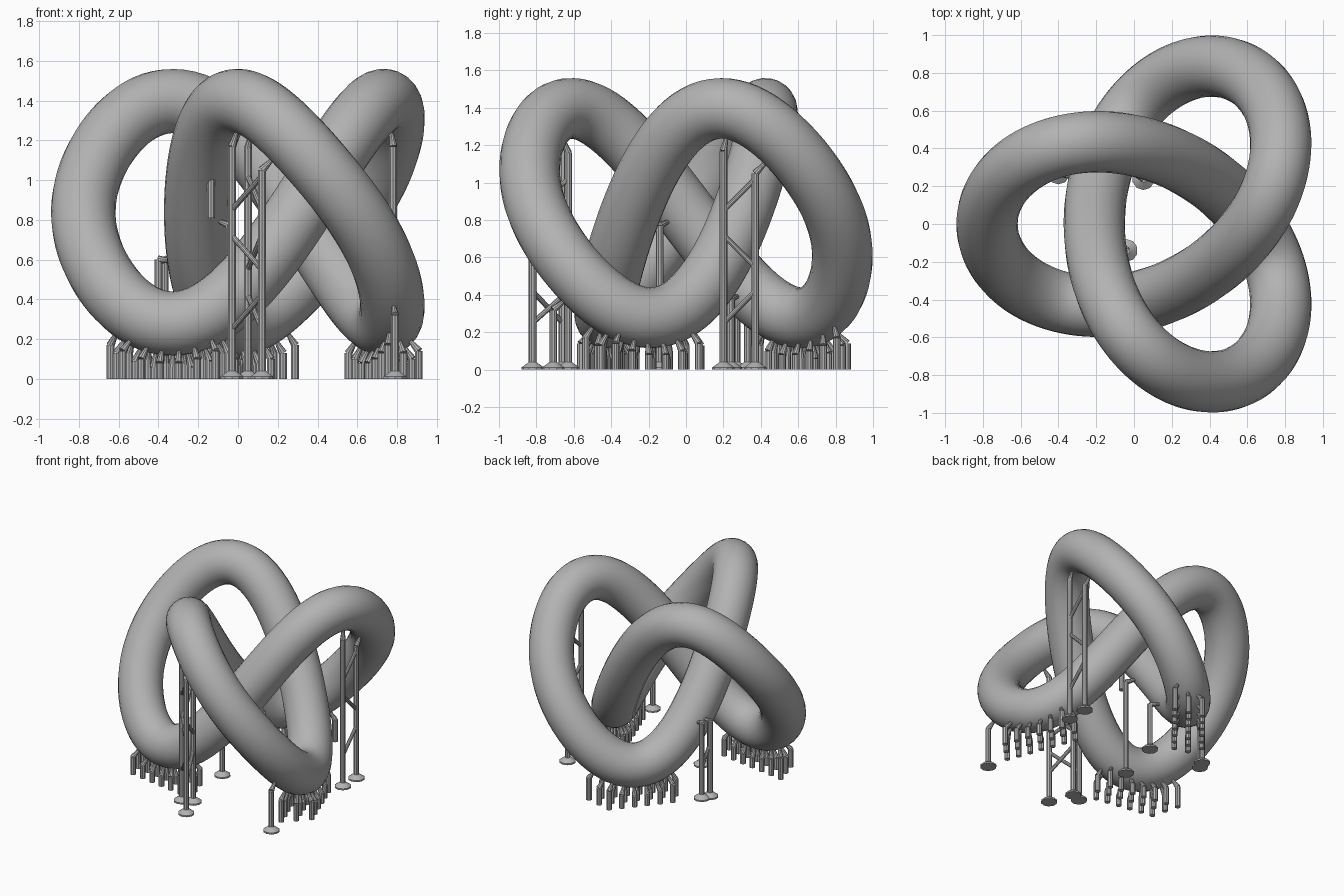
import bpy, bmesh, math
from mathutils import Vector

if "Cube" in bpy.data.objects:
    bpy.data.objects.remove(bpy.data.objects["Cube"])

grey = bpy.data.materials.new("warm_grey")
grey.use_nodes = True
colour = (0.45, 0.45, 0.45, 1)
grey.diffuse_color = colour
grey.node_tree.nodes["Principled BSDF"].inputs["Base Color"].default_value = colour

TUBE = 0.1625   # tube radius
POST = 0.021    # support radius


def knot(t):
    """Centre line of the three-lobed knot."""
    return Vector((0.1335 - 0.6275 * math.cos(2 * t) - 0.284 * math.cos(t),
                   0.6275 * math.sin(2 * t) - 0.284 * math.sin(t),
                   0.8375 + 0.544 * math.sin(3 * t) - 0.0675 * math.sin(6 * t)))


COUNT = 240
path = [knot(math.tau * i / COUNT) for i in range(COUNT)]


def nearest(p):
    return min(path, key=lambda c: (c - p).length_squared)


def finish(obj, angle):
    obj.data.materials.clear()
    obj.data.materials.append(grey)
    bpy.ops.object.select_all(action='DESELECT')
    obj.select_set(True)
    bpy.context.view_layer.objects.active = obj
    bpy.ops.object.shade_smooth_by_angle(angle=math.radians(angle))


def mesh_object(name, bm):
    mesh = bpy.data.meshes.new(name)
    bm.to_mesh(mesh)
    bm.free()
    obj = bpy.data.objects.new(name, mesh)
    bpy.context.collection.objects.link(obj)
    finish(obj, 30)


# Knot tube: a round sweep along the closed centre line
curve = bpy.data.curves.new("knot_path", 'CURVE')
curve.dimensions = '3D'
curve.bevel_depth = TUBE
curve.bevel_resolution = 10
spline = curve.splines.new('POLY')
spline.points.add(COUNT - 1)
for point, c in zip(spline.points, path):
    point.co = (*c, 1)
spline.use_cyclic_u = True
sweep = bpy.data.objects.new("knot_sweep", curve)
bpy.context.collection.objects.link(sweep)
graph = bpy.context.evaluated_depsgraph_get()
tube_mesh = bpy.data.meshes.new_from_object(sweep.evaluated_get(graph))
bpy.data.objects.remove(sweep)
tube = bpy.data.objects.new("knot_tube", tube_mesh)
bpy.context.collection.objects.link(tube)
finish(tube, 60)


def rod(bm, a, b, r1=POST, r2=POST):
    """Tapered rod from a to b."""
    axis = b - a
    turn = axis.to_track_quat('Z', 'Y').to_matrix().to_4x4()
    turn.translation = (a + b) / 2
    bmesh.ops.create_cone(bm, cap_ends=True, segments=10, radius1=r1,
                          radius2=r2, depth=axis.length, matrix=turn)


def elbow_below(x, y, start, gap):
    """First point above start that comes within gap of the tube."""
    p = Vector((x, y, start))
    while p.z < 1.2 and (nearest(p) - p).length > TUBE + gap:
        p.z += 0.01
    return p


def post(bm, elbow, base=0.0):
    """Upright post with a pointed head leaning to the tube."""
    foot = Vector((elbow.x, elbow.y, base))
    rod(bm, foot, elbow)
    c = nearest(elbow)
    tip = c + (elbow - c).normalized() * (TUBE - 0.01)
    rod(bm, elbow, tip, POST, 0.01)
    return foot


def footed_post(bm, x, y, start, gap=0.07):
    elbow = elbow_below(x, y, start, gap)
    foot = post(bm, elbow)
    rod(bm, foot, foot + Vector((0, 0, 0.012)), 0.06, 0.06)
    rod(bm, foot + Vector((0, 0, 0.012)), foot + Vector((0, 0, 0.04)), 0.06, POST)
    return elbow


# Short stumps below each of the three low points
low = math.radians(-34.3)
for n, name in enumerate(("front", "right", "back")):
    t = low + n * math.tau / 3
    centre = knot(t)
    along = knot(t + 0.02) - knot(t - 0.02)
    along.z = 0
    along.normalize()
    side = Vector((-along.y, along.x, 0))
    bm = bmesh.new()
    for row in (-1, 0, 1):
        for step in range(-4, 5):
            p = centre + along * (step + 0.5 * (row % 2)) * 0.095 + side * row * 0.1
            elbow = elbow_below(p.x, p.y, 0.03, 0.065)
            if elbow.z < 0.18:
                post(bm, elbow)
    mesh_object(name + "_stumps", bm)


# Tall towers below the high arches, braced in zigzag
def tower(name, feet):
    bm = bmesh.new()
    tops = [footed_post(bm, x, y, 0.6) for x, y in feet]
    for a, b in zip(tops, tops[1:]):
        z, flip = 0.25, False
        while z + 0.18 < min(a.z, b.z):
            p, q = (b, a) if flip else (a, b)
            rod(bm, Vector((p.x, p.y, z)), Vector((q.x, q.y, z + 0.17)), 0.014, 0.014)
            z, flip = z + 0.3, not flip
    mesh_object(name, bm)


tower("front_tower", [(-0.03, -0.66), (0.12, -0.82), (0.05, -0.63)])
tower("side_tower", [(0.78, 0.2), (0.78, 0.37)])
tower("back_tower", [(-0.37, 0.33), (-0.4, 0.27)])

# Single footed posts
bm = bmesh.new()
for x, y, start in ((0.79, -0.71, 0.1), (0.05, 0.24, 0.3), (-0.04, -0.14, 0.5)):
    footed_post(bm, x, y, start)
post(bm, Vector((-0.135, -0.3, 1.03)), 0.81)
mesh_object("single_posts", bm)
